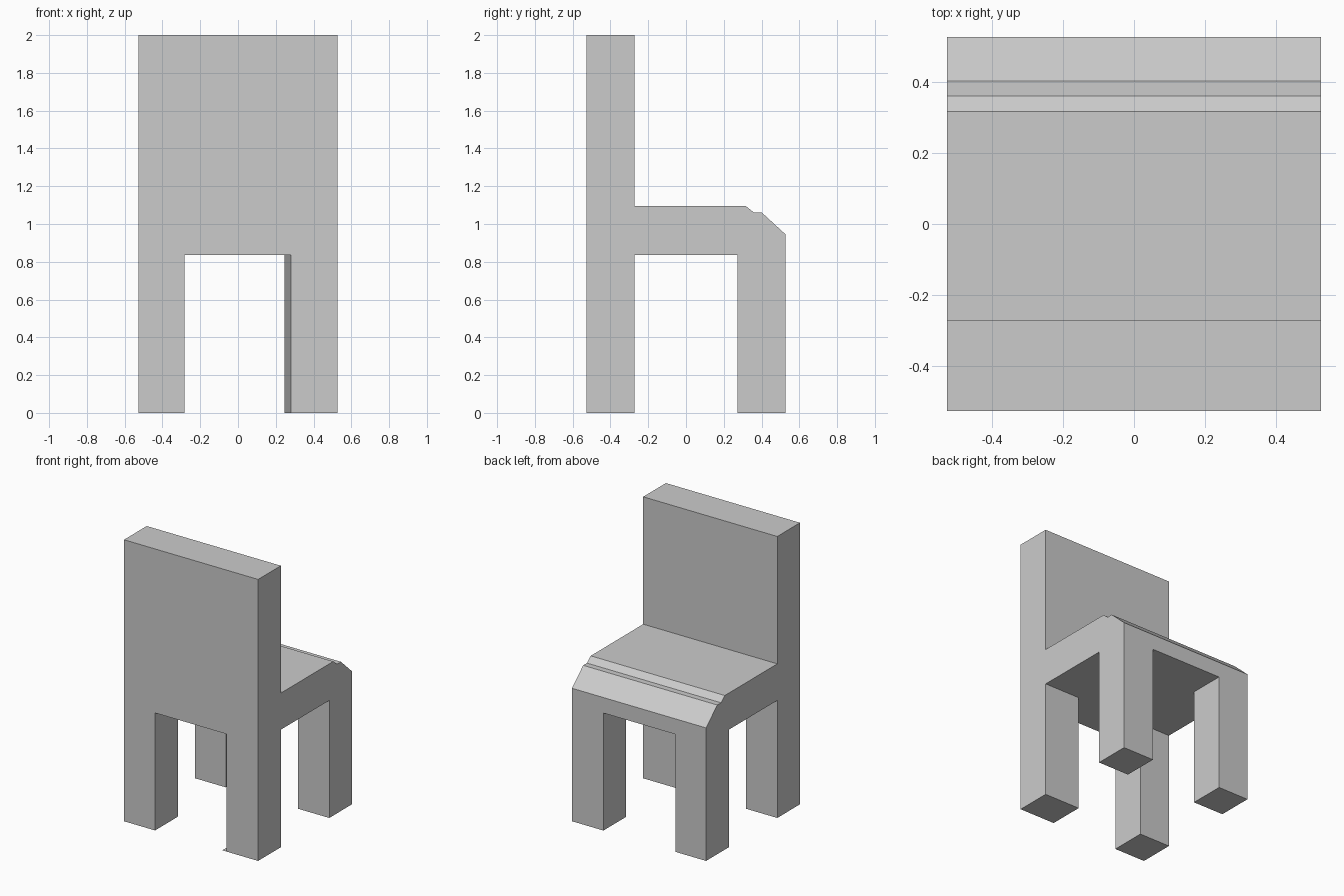
import bpy, bmesh
from mathutils import Vector

if "Cube" in bpy.data.objects:
    bpy.data.objects.remove(bpy.data.objects["Cube"])

H = 0.527        # half width and half depth
IN = 0.272       # inner y of the legs and backrest
LEG_Z = 0.835    # underside of the seat
SEAT_Z = 1.095

grey = bpy.data.materials.new("light grey")
grey.diffuse_color = (0.6, 0.6, 0.6, 1)
grey.use_nodes = True
grey.node_tree.nodes["Principled BSDF"].inputs["Base Color"].default_value = grey.diffuse_color


def finish(name, bm):
    bmesh.ops.recalc_face_normals(bm, faces=bm.faces)
    mesh = bpy.data.meshes.new(name)
    bm.to_mesh(mesh)
    bm.free()
    mesh.materials.append(grey)
    obj = bpy.data.objects.new(name, mesh)
    bpy.context.collection.objects.link(obj)
    return obj


def prism(name, points, sweep):
    """Extrude a flat outline along the sweep vector."""
    bm = bmesh.new()
    base = bm.faces.new([bm.verts.new(p) for p in points])
    top = bmesh.ops.extrude_face_region(bm, geom=[base], use_keep_orig=True)["geom"]
    moved = [v for v in top if isinstance(v, bmesh.types.BMVert)]
    bmesh.ops.translate(bm, vec=Vector(sweep), verts=moved)
    return finish(name, bm)


# Seat: side profile with a stepped, bevelled edge, swept across the width
profile = [(-IN, LEG_Z), (H, LEG_Z), (H, 0.945), (0.402, 1.06),
           (0.36, 1.06), (0.317, SEAT_Z), (-IN, SEAT_Z)]
prism("seat", [(-H, y, z) for y, z in profile], (2 * H, 0, 0))

# Backrest: upright slab
prism("backrest", [(-H, -H, LEG_Z), (H, -H, LEG_Z), (H, -IN, LEG_Z), (-H, -IN, LEG_Z)],
      (0, 0, 2 - LEG_Z))

# Legs: inner x at the outer and inner ends; one leg has a slanted inner side
legs = {
    "front_left_leg": (-1, -1, 0.283, 0.283),
    "front_right_leg": (1, -1, 0.28, 0.245),
    "back_left_leg": (-1, 1, 0.285, 0.285),
    "back_right_leg": (1, 1, 0.28, 0.28),
}
for name, (sx, sy, outer, inner) in legs.items():
    outline = [(sx * H, sy * H, 0), (sx * H, sy * IN, 0),
               (sx * inner, sy * IN, 0), (sx * outer, sy * H, 0)]
    prism(name, outline, (0, 0, LEG_Z))

# Sole sliver: the slanted leg's foot stays square past its inner side
bm = bmesh.new()
bm.faces.new([bm.verts.new(p) for p in [(0.28, -H, 0), (0.245, -H, 0), (0.245, -IN, 0)]])
finish("leg_sole", bm)
